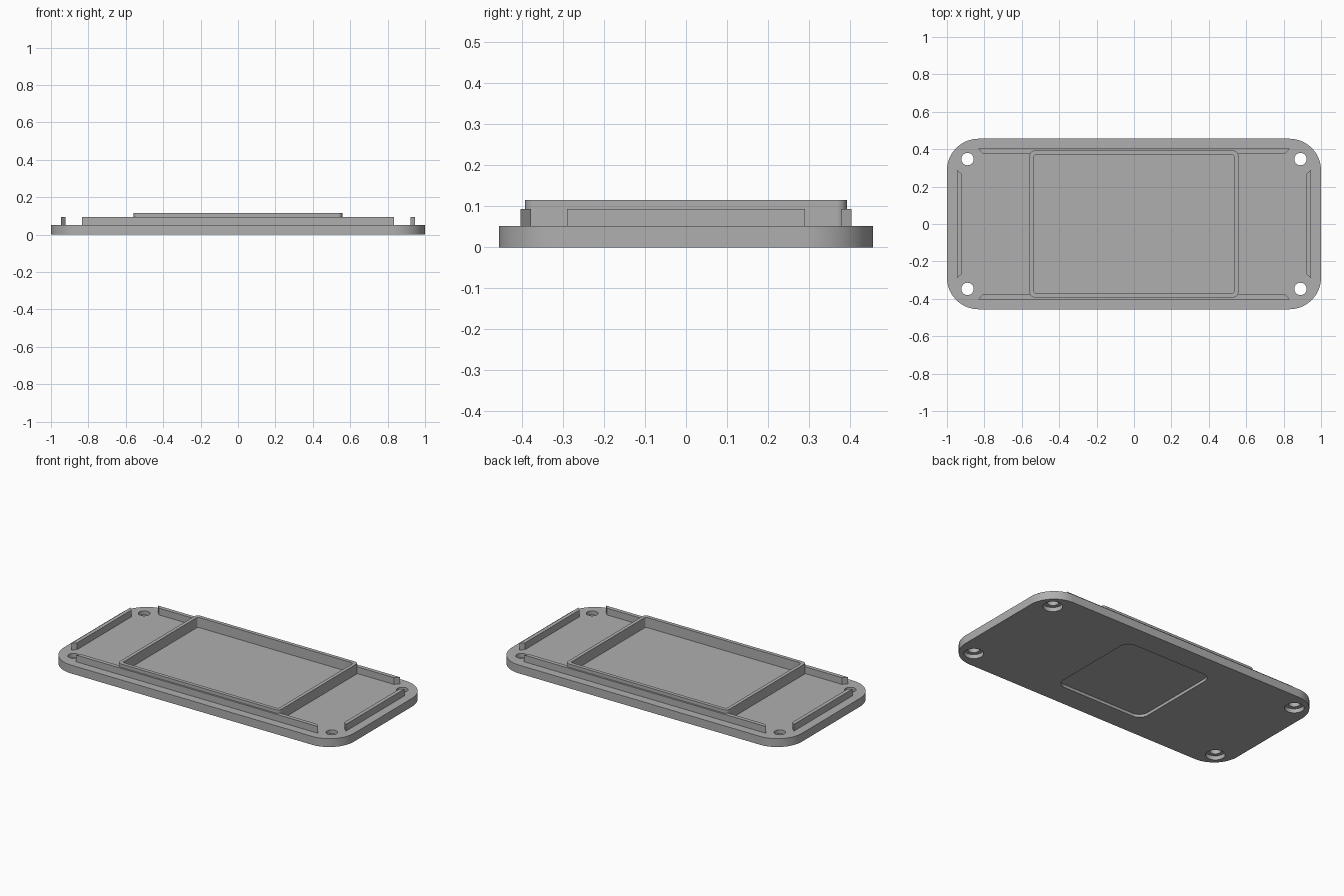
import bpy
import bmesh
import math

if "Cube" in bpy.data.objects:
    bpy.data.objects.remove(bpy.data.objects["Cube"], do_unlink=True)

grey = bpy.data.materials.new("plain grey")
grey.use_nodes = True
colour = (0.43, 0.43, 0.43, 1)
grey.diffuse_color = colour
grey.node_tree.nodes["Principled BSDF"].inputs["Base Color"].default_value = colour


def prism(name, outline, z0, z1):
    """Extrude a counter-clockwise outline from z0 to z1."""
    bm = bmesh.new()
    base = bm.faces.new([bm.verts.new((x, y, z0)) for x, y in outline])
    top = bmesh.ops.extrude_face_region(bm, geom=[base])["geom"]
    verts = [g for g in top if isinstance(g, bmesh.types.BMVert)]
    bmesh.ops.translate(bm, verts=verts, vec=(0, 0, z1 - z0))
    bmesh.ops.recalc_face_normals(bm, faces=bm.faces)
    mesh = bpy.data.meshes.new(name)
    bm.to_mesh(mesh)
    bm.free()
    mesh.materials.append(grey)
    obj = bpy.data.objects.new(name, mesh)
    bpy.context.collection.objects.link(obj)
    return obj


def rounded(hx, hy, r, steps=12):
    """Rounded rectangle with half sizes hx, hy."""
    points = []
    for quarter, (sx, sy) in enumerate([(1, 1), (-1, 1), (-1, -1), (1, -1)]):
        for i in range(steps + 1):
            a = math.pi / 2 * (quarter + i / steps)
            points.append((sx * (hx - r) + r * math.cos(a),
                           sy * (hy - r) + r * math.sin(a)))
    return points


def circle(x, y, r, n=40):
    return [(x + r * math.cos(math.tau * i / n), y + r * math.sin(math.tau * i / n))
            for i in range(n)]


def select(obj):
    bpy.ops.object.select_all(action='DESELECT')
    obj.select_set(True)
    bpy.context.view_layer.objects.active = obj


def cut(obj, cutters):
    """Subtract each cutter, then discard it."""
    select(obj)
    for cutter in cutters:
        mod = obj.modifiers.new("cut", 'BOOLEAN')
        mod.operation = 'DIFFERENCE'
        mod.solver = 'EXACT'
        mod.object = cutter
        bpy.ops.object.modifier_apply(modifier=mod.name)
        bpy.data.objects.remove(cutter, do_unlink=True)


THICK = 0.052
SUNK = 0.04
LIP_TOP = 0.094

# Base plate with a shallow pocket underneath
plate = prism("base_plate", rounded(1, 0.456, 0.17, 20), 0, THICK)
cutters = [prism("pocket_cutter", rounded(0.31, 0.31, 0.06), -0.05, 0.018)]

# Corner screw holes, counterbored from below
for x in (-0.89, 0.89):
    for y in (-0.347, 0.347):
        cutters.append(prism("head_cutter", circle(x, y, 0.056), -0.05, 0.026))
        cutters.append(prism("hole_cutter", circle(x, y, 0.033), -0.06, 0.1))
cut(plate, cutters)

# Raised rectangular frame in the middle
frame = prism("raised_frame", rounded(0.558, 0.392, 0.025), SUNK, 0.115)
cut(frame, [prism("frame_cutter", rounded(0.536, 0.369, 0.012), 0, 0.2)])

# Locating lips along the four edges, with mitred ends
parts = [plate, frame]
for side, s in (("front", -1), ("back", 1)):
    outline = [(-0.81, s * 0.378), (0.81, s * 0.378), (0.833, s * 0.403), (-0.833, s * 0.403)]
    parts.append(prism(side + "_lip", outline, SUNK, LIP_TOP))
for side, s in (("right", -1), ("left", 1)):
    outline = [(s * 0.922, -0.268), (s * 0.946, -0.29), (s * 0.946, 0.29), (s * 0.922, 0.268)]
    parts.append(prism(side + "_lip", outline, SUNK, LIP_TOP))

for part in parts:
    select(part)
    bpy.ops.object.shade_smooth_by_angle(angle=math.radians(30))
